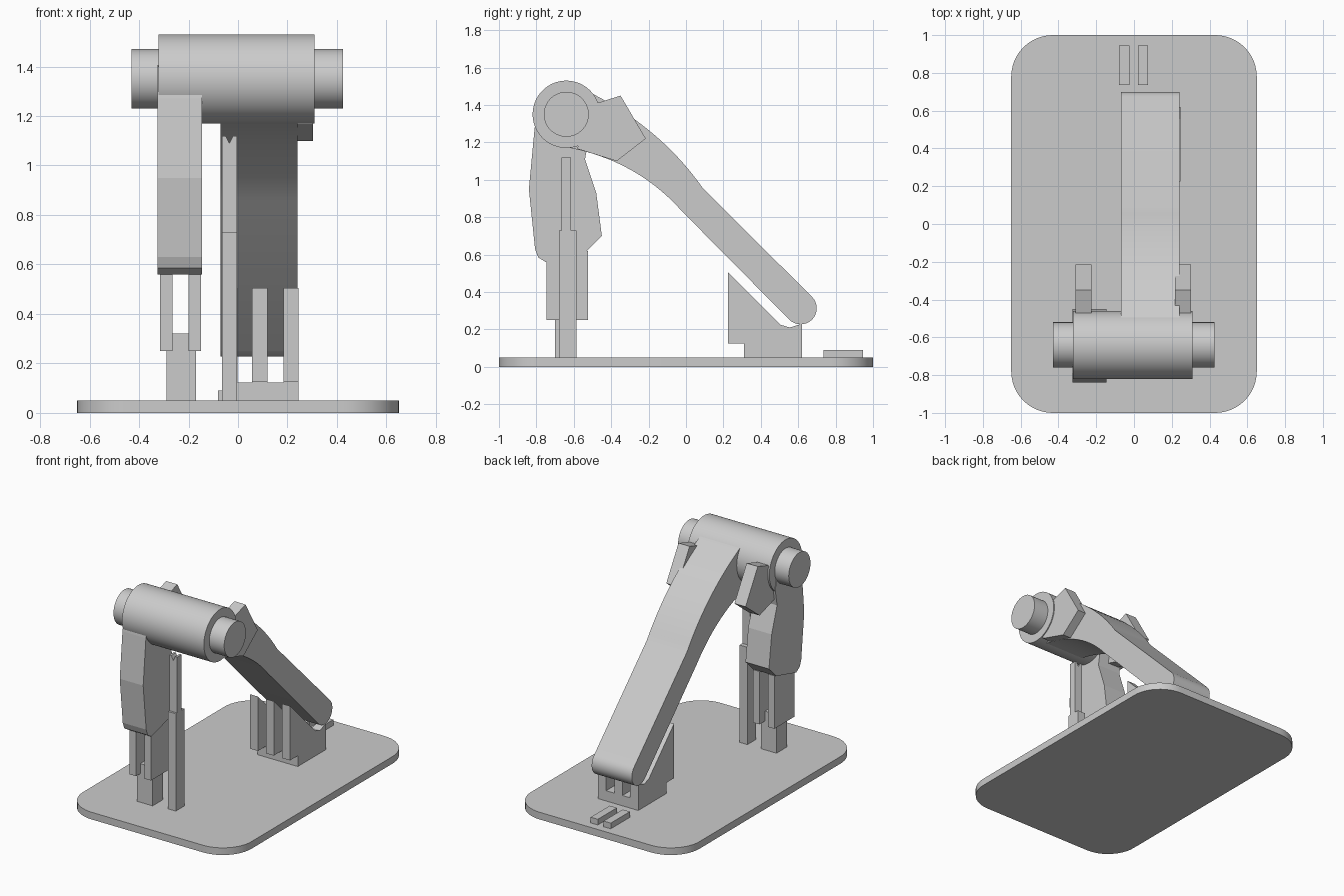
import bpy
import bmesh
from math import sin, cos, pi, radians
from mathutils import Vector

cube = bpy.data.objects.get("Cube")
if cube:
    bpy.data.objects.remove(cube, do_unlink=True)

GREY = (0.6, 0.6, 0.6, 1.0)
grey = bpy.data.materials.new("plain grey")
grey.use_nodes = True
grey.diffuse_color = GREY
grey.node_tree.nodes["Principled BSDF"].inputs["Base Color"].default_value = GREY


def prism(name, outline, low, high, axis="x", smooth=False):
    """Extrude a closed outline along one axis from low to high."""
    place = {"x": lambda a, b: (low, a, b),
             "y": lambda a, b: (a, low, b),
             "z": lambda a, b: (a, b, low)}[axis]
    step = Vector([(high - low) * (axis == k) for k in "xyz"])
    bm = bmesh.new()
    face = bm.faces.new([bm.verts.new(place(*p)) for p in outline])
    new = bmesh.ops.extrude_face_region(bm, geom=[face])["geom"]
    bmesh.ops.translate(bm, vec=step, verts=[g for g in new if isinstance(g, bmesh.types.BMVert)])
    bmesh.ops.recalc_face_normals(bm, faces=bm.faces)
    mesh = bpy.data.meshes.new(name)
    bm.to_mesh(mesh)
    bm.free()
    mesh.materials.append(grey)
    obj = bpy.data.objects.new(name, mesh)
    bpy.context.collection.objects.link(obj)
    if smooth:
        bpy.ops.object.select_all(action="DESELECT")
        obj.select_set(True)
        bpy.context.view_layer.objects.active = obj
        bpy.ops.object.shade_smooth_by_angle(angle=radians(30))
    return obj


def box(name, x, y, z):
    return prism(name, [(y[0], z[0]), (y[1], z[0]), (y[1], z[1]), (y[0], z[1])], *x)


def arc(center, radius, start, end, steps):
    angles = [radians(start + (end - start) * i / steps) for i in range(steps + 1)]
    return [(center[0] + radius * cos(t), center[1] + radius * sin(t)) for t in angles]


def bend(a, b, c, steps=14):
    """Quadratic curve from a to c, pulled toward b."""
    a, b, c = Vector(a), Vector(b), Vector(c)
    ts = [i / steps for i in range(steps + 1)]
    return [tuple(a * (1 - t) ** 2 + b * 2 * t * (1 - t) + c * t * t) for t in ts]


# Rounded base plate
R = 0.22
corners = [(1, 1, 0), (-1, 1, 90), (-1, -1, 180), (1, -1, 270)]
plate = []
for sx, sy, turn in corners:
    plate += arc((sx * (0.65 - R), sy * (1 - R)), R, turn, turn + 90, 12)
prism("base_plate", plate, 0, 0.05, "z", smooth=True)

# Barrel with a pin through it
HUB = (-0.64, 1.35)
prism("barrel", arc(HUB, 0.18, 0, 354.375, 63), -0.322, 0.31, smooth=True)
prism("pin", arc(HUB, 0.12, 0, 354.375, 63), -0.43, 0.425, smooth=True)

# Long curved arm with a rounded foot
arm = bend((-0.50, 1.46), (-0.13, 1.27), (0.09, 0.955))
arm += arc((0.613, 0.313), 0.086, 45, -135, 16)
arm += bend((-0.02, 0.83), (-0.26, 1.10), (-0.62, 1.17))
prism("long_arm", arm, -0.07, 0.24, smooth=True)

# Short leg hanging from the barrel
leg = [(-0.79, 1.40), (-0.81, 1.27), (-0.84, 0.95), (-0.807, 0.63), (-0.79, 0.585),
       (-0.75, 0.56), (-0.53, 0.62), (-0.45, 0.70), (-0.48, 0.93), (-0.54, 1.11),
       (-0.52, 1.22), (-0.56, 1.42)]
prism("short_leg", leg, -0.326, -0.145)

# Angular lugs on the back of the barrel
lug = [(-0.58, 1.165), (-0.37, 1.10), (-0.215, 1.22), (-0.35, 1.45), (-0.475, 1.41), (-0.56, 1.35)]
for side, x in (("right", -0.31), ("left", 0.217)):
    prism(side + "_lug", lug, x, x + 0.086)

# Forked support under the short leg
box("fork_post", (-0.29, -0.17), (-0.70, -0.585), (0.05, 0.32))
for side, x in (("right", -0.315), ("left", -0.20)):
    box(side + "_fork_prong", (x, x + 0.05), (-0.747, -0.525), (0.25, 0.62))

# Slim stepped post with a notched top
box("slim_post_lower", (-0.065, -0.005), (-0.68, -0.585), (0.05, 0.73))
notched = [(-0.065, 0.73), (-0.005, 0.73), (-0.005, 1.12), (-0.02, 1.12),
           (-0.035, 1.09), (-0.05, 1.12), (-0.065, 1.12)]
prism("slim_post_upper", notched, -0.665, -0.615, "y")

# Cradle of three fins under the arm's foot
box("cradle_base", (-0.065, 0.245), (0.31, 0.62), (0.05, 0.122))
fin = [(0.225, 0.505), (0.225, 0.125), (0.31, 0.125), (0.31, 0.06), (0.62, 0.06),
       (0.62, 0.23), (0.555, 0.21), (0.505, 0.225)]
for name, x in (("right", -0.065), ("middle", 0.057), ("left", 0.183)):
    prism(name + "_cradle_fin", fin, x, x + 0.062)

# Two small bars at the back of the plate
for side, x in (("right", -0.08), ("left", 0.02)):
    box(side + "_small_bar", (x, x + 0.055), (0.735, 0.945), (0.045, 0.09))
